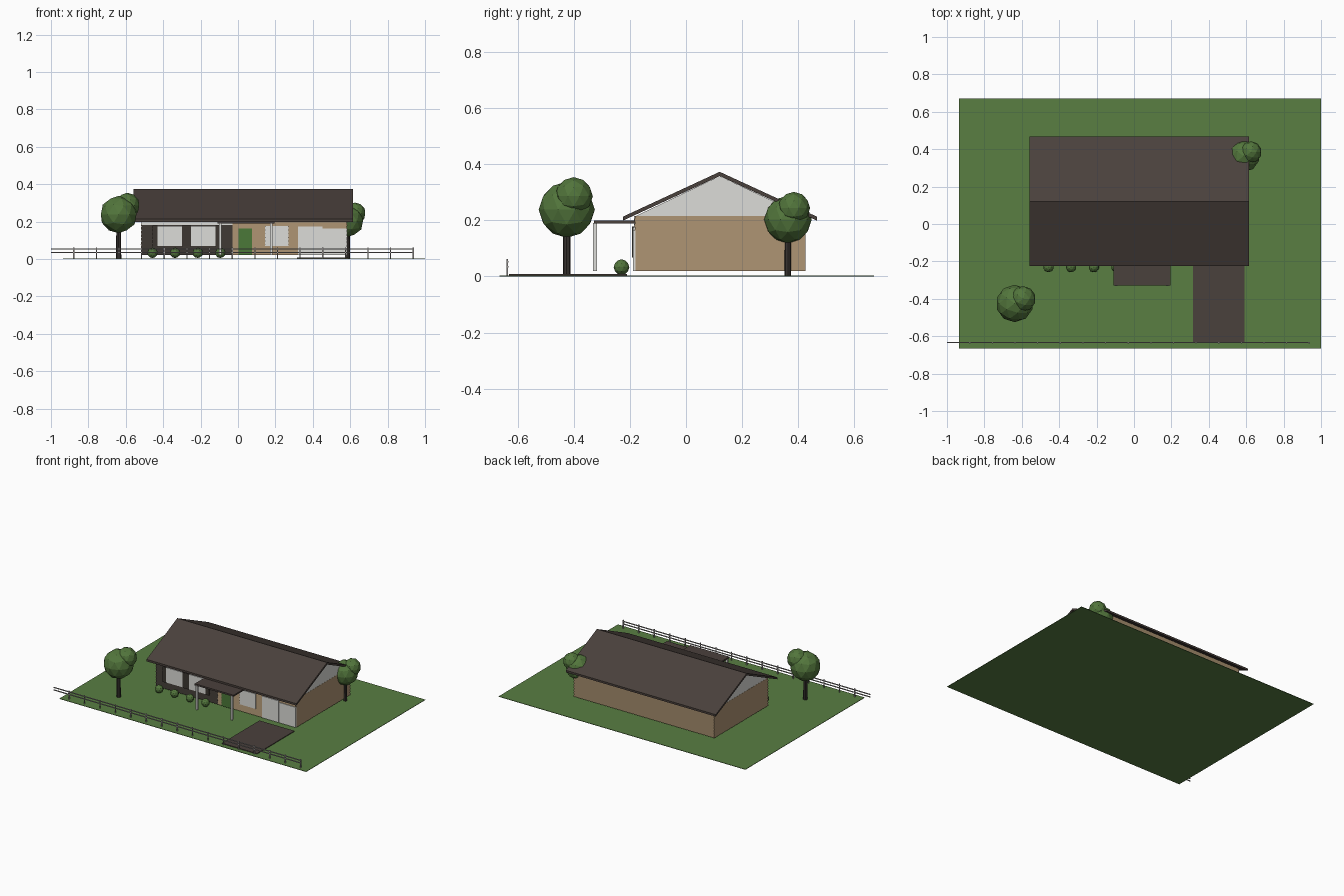
import bpy, bmesh
from mathutils import Vector

cube = bpy.data.objects.get("Cube")
if cube:
    bpy.data.objects.remove(cube, do_unlink=True)


def material(name, rgb):
    m = bpy.data.materials.new(name)
    m.use_nodes = True
    m.diffuse_color = (*rgb, 1)
    m.node_tree.nodes["Principled BSDF"].inputs["Base Color"].default_value = (*rgb, 1)
    return m


LAWN = material("lawn green", (0.10, 0.21, 0.055))
LEAF = material("leaf green", (0.085, 0.18, 0.045))
DOOR = material("door green", (0.07, 0.19, 0.04))
ROOF = material("roof brown", (0.068, 0.052, 0.045))
DARK = material("dark siding", (0.045, 0.037, 0.031))
TAN = material("tan siding", (0.37, 0.26, 0.15))
WHITE = material("off white", (0.72, 0.72, 0.69))
FENCE = material("fence grey", (0.36, 0.34, 0.33))
BARK = material("bark", (0.04, 0.034, 0.03))


def finish(name, bm, mat):
    bmesh.ops.recalc_face_normals(bm, faces=bm.faces)
    mesh = bpy.data.meshes.new(name)
    bm.to_mesh(mesh)
    bm.free()
    mesh.materials.append(mat)
    ob = bpy.data.objects.new(name, mesh)
    bpy.context.collection.objects.link(ob)
    return ob


def add_box(bm, x, y, z):
    verts = bmesh.ops.create_cube(bm, size=1)["verts"]
    for v in verts:
        for i, (a, b) in enumerate((x, y, z)):
            v.co[i] = a if v.co[i] < 0 else b


def box(name, x, y, z, mat):
    bm = bmesh.new()
    add_box(bm, x, y, z)
    return finish(name, bm, mat)


def prism(name, points, start, step, mat):
    """Extrude a closed outline of 3D points along a vector."""
    bm = bmesh.new()
    face = bm.faces.new([bm.verts.new(Vector(p) + Vector(start)) for p in points])
    new = bmesh.ops.extrude_face_region(bm, geom=[face])["geom"]
    bmesh.ops.translate(bm, vec=step, verts=[v for v in new if isinstance(v, bmesh.types.BMVert)])
    return finish(name, bm, mat)


def siding(name, start, run, out, z0, z1, mat, board=0.0195):
    """Lapped boards: a sawtooth profile extruded along the wall."""
    out = Vector(out)
    count = round((z1 - z0) / board)
    h = (z1 - z0) / count
    points = [Vector((0, 0, z1)) - out * 0.002, Vector((0, 0, z0)) - out * 0.002]
    for i in range(count):
        points.append(out * 0.005 + Vector((0, 0, z0 + i * h)))
        points.append(out * 0.001 + Vector((0, 0, z0 + (i + 1) * h)))
    return prism(name, points, start, run, mat)


# Plot and driveway
box("lawn", (-0.935, 1), (-0.665, 0.67), (0, 0.003), LAWN)
box("driveway", (0.315, 0.59), (-0.63, -0.21), (0.003, 0.008), ROOF)

# House body
L, R, F, B = -0.515, 0.58, -0.18, 0.425
Z0, Z1, RIDGE = 0.02, 0.215, 0.12
box("house_body", (L, R), (F, B), (Z0, Z1), TAN)
siding("right_siding", (L, F, 0), (0, B - F, 0), (-1, 0, 0), Z0, Z1, TAN)
siding("left_siding", (R, F, 0), (0, B - F, 0), (1, 0, 0), Z0, Z1, TAN)
siding("front_siding", (-0.03, F, 0), (R + 0.03, 0, 0), (0, -1, 0), Z0, Z1, TAN)
siding("dark_front_siding", (L, F, 0), (-0.03 - L, 0, 0), (0, -1, 0), Z0, 0.182, DARK)
box("frieze_board", (L, -0.03), (F - 0.005, F), (0.182, 0.215), WHITE)

# Gable ends under the roof
gable = [(0, F, Z1), (0, B, Z1), (0, RIDGE, 0.358)]
prism("right_gable", gable, (L, 0, 0), (0.01, 0, 0), WHITE)
prism("left_gable", gable, (R - 0.01, 0, 0), (0.01, 0, 0), WHITE)

# Pitched roof slabs
for name, eave in (("front_roof", -0.225), ("back_roof", 0.467)):
    outline = [(0, RIDGE, 0.373), (0, eave, 0.213), (0, eave, 0.199), (0, RIDGE, 0.358)]
    prism(name, outline, (-0.56, 0, 0), (1.175, 0, 0), ROOF)

# Windows with shutters
for name, x0, x1, shutter in (("right_window", -0.43, -0.30, 0.026),
                              ("middle_window", -0.25, -0.12, 0.026),
                              ("left_window", 0.145, 0.27, 0)):
    box(name, (x0, x1), (F - 0.01, F), (0.07, 0.176), WHITE)
    if shutter:
        for side, a, b in (("outer", x0 - shutter, x0), ("inner", x1, x1 + shutter)):
            box(name + "_" + side + "_shutter", (a, b), (F - 0.012, F), (0.068, 0.178), DARK)

# Front door and double garage door
box("front_door", (0.002, 0.075), (F - 0.009, F), (Z0, 0.163), DOOR)
box("garage_door_right_leaf", (0.32, 0.451), (F - 0.008, F), (Z0, 0.174), WHITE)
box("garage_door_left_leaf", (0.453, 0.583), (F - 0.008, F), (Z0, 0.164), WHITE)

# Porch
box("porch_roof", (-0.11, 0.195), (-0.328, F), (0.189, 0.2), ROOF)
for name, x in (("porch_post_right", -0.095), ("porch_post_left", 0.178)):
    box(name, (x - 0.007, x + 0.007), (-0.331, -0.317), (Z0, 0.19), WHITE)

# Fence along the front
bm = bmesh.new()
for z in (0.035, 0.053):
    add_box(bm, (-1, 0.94), (-0.637, -0.632), (z - 0.003, z + 0.003))
for i in range(16):
    x = 0.937 - i * 0.121
    add_box(bm, (x - 0.003, x + 0.003), (-0.64, -0.634), (0, 0.062))
finish("fence", bm, FENCE)


def ball(name, center, radius):
    bm = bmesh.new()
    bmesh.ops.create_icosphere(bm, subdivisions=2, radius=radius)
    bmesh.ops.translate(bm, vec=center, verts=bm.verts)
    return finish(name, bm, LEAF)


def tree(name, x, y, height, radius):
    """Trunk with a large crown and a smaller one beside it."""
    bm = bmesh.new()
    bmesh.ops.create_cone(bm, cap_ends=True, segments=8, radius1=radius * 0.14,
                          radius2=radius * 0.12, depth=height)
    bmesh.ops.translate(bm, vec=(x, y, height / 2), verts=bm.verts)
    finish(name + "_trunk", bm, BARK)
    ball(name + "_crown", (x, y, height), radius)
    ball(name + "_small_crown", (x + radius * 0.45, y + radius * 0.25, height + radius * 0.48),
         radius * 0.68)


# Trees and shrubs
tree("front_tree", -0.638, -0.425, 0.238, 0.1)
tree("back_tree", 0.587, 0.363, 0.203, 0.085)
for i in range(4):
    ball("shrub_%d" % (i + 1), (-0.457 + i * 0.121, -0.23, 0.033), 0.028)
